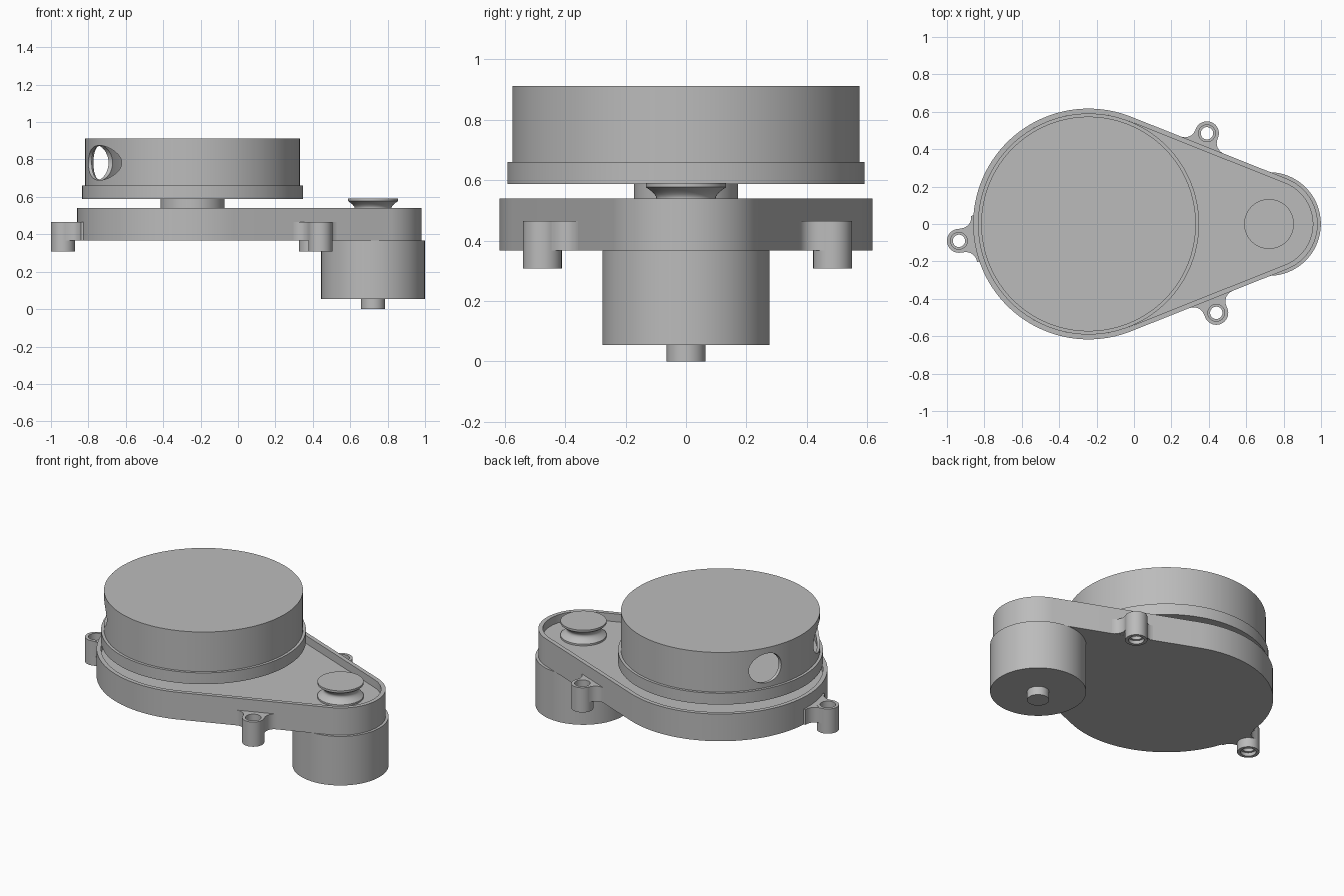
import bpy, bmesh
from math import pi, sin, cos, acos, atan2, hypot, radians
from mathutils import Matrix, Vector

cube = bpy.data.objects.get("Cube")
if cube:
    bpy.data.objects.remove(cube, do_unlink=True)

grey = bpy.data.materials.new("plain grey")
grey.use_nodes = True
colour = (0.5, 0.5, 0.5, 1)
grey.diffuse_color = colour
grey.node_tree.nodes["Principled BSDF"].inputs["Base Color"].default_value = colour

HEAD_X, HEAD_R = -0.243, 0.617      # large end of the base
MOTOR_X, NOSE_R = 0.722, 0.26       # small end of the base
BASE_Z, RIM_Z, FLOOR_Z = 0.367, 0.54, 0.49
TANGENT = acos((HEAD_R - NOSE_R) / (MOTOR_X - HEAD_X))


def finish(bm, name):
    bmesh.ops.recalc_face_normals(bm, faces=bm.faces)
    mesh = bpy.data.meshes.new(name)
    bm.to_mesh(mesh)
    bm.free()
    mesh.materials.append(grey)
    ob = bpy.data.objects.new(name, mesh)
    bpy.context.collection.objects.link(ob)
    return ob


def smooth(ob):
    bpy.ops.object.select_all(action='DESELECT')
    ob.select_set(True)
    bpy.context.view_layer.objects.active = ob
    bpy.ops.object.shade_smooth_by_angle(angle=radians(30))


def loft(name, rings, cap=True):
    """Skin a list of equal closed rings, capping the ends or joining them."""
    bm = bmesh.new()
    loops = [[bm.verts.new(p) for p in ring] for ring in rings]
    pairs = list(zip(loops, loops[1:])) + ([] if cap else [(loops[-1], loops[0])])
    for a, b in pairs:
        for i in range(len(a)):
            j = (i + 1) % len(a)
            bm.faces.new((a[i], a[j], b[j], b[i]))
    if cap:
        bm.faces.new(loops[0])
        bm.faces.new(loops[-1])
    return finish(bm, name)


def lathe(name, profile, x, y=0, sides=96, cap=True):
    angles = [2 * pi * i / sides for i in range(sides)]
    rings = [[(x + r * cos(a), y + r * sin(a), z) for a in angles] for r, z in profile]
    return loft(name, rings, cap)


def base_outline(inset, z):
    """Two circles wrapped by their common tangents."""
    pts = []
    for cx, r, start, end, n in ((MOTOR_X, NOSE_R, -TANGENT, TANGENT, 40),
                                 (HEAD_X, HEAD_R, TANGENT, 2 * pi - TANGENT, 80)):
        for i in range(n + 1):
            a = start + (end - start) * i / n
            pts.append((cx + (r - inset) * cos(a), (r - inset) * sin(a), z))
    return pts


def cut(target, cutter):
    mod = target.modifiers.new("cut", 'BOOLEAN')
    mod.operation, mod.solver, mod.object = 'DIFFERENCE', 'EXACT', cutter
    bpy.context.view_layer.objects.active = target
    bpy.ops.object.modifier_apply(modifier=mod.name)
    bpy.data.objects.remove(cutter, do_unlink=True)


# Base tray with a raised rim
smooth(loft("base_tray", [base_outline(0, BASE_Z), base_outline(0, RIM_Z),
                          base_outline(0.026, RIM_Z), base_outline(0.026, FLOOR_Z)]))

# Spindle under the rotating head
smooth(lathe("head_spindle", [(0.172, FLOOR_Z - 0.01), (0.172, 0.6)], HEAD_X))

# Rotating head: hollow drum with a bottom flange and two side windows
head = lathe("rotating_head", [(0.591, 0.588), (0.591, 0.66), (0.574, 0.66),
                               (0.574, 0.912)], HEAD_X, sides=128)
cut(head, lathe("cavity_cutter", [(0.557, 0.665), (0.557, 0.895)], HEAD_X, sides=128))
for y, half_width in ((0.264, 0.093), (-0.285, 0.146)):
    rings = [[(x, y + half_width * cos(a), 0.782 + 0.093 * sin(a))
              for a in (2 * pi * i / 48 for i in range(48))]
             for x in (HEAD_X - 0.25, HEAD_X - 0.7)]
    cut(head, loft("window_cutter", rings))
smooth(head)

# Motor and its stub shaft
smooth(lathe("motor_body", [(0.277, 0.055), (0.277, BASE_Z)], MOTOR_X))
smooth(lathe("motor_shaft", [(0.064, 0), (0.064, 0.06)], MOTOR_X, sides=48))

# Grooved drive pulley
groove = [(0.133 - 0.035 * sin(pi * i / 12), 0.501 + 0.076 * i / 12) for i in range(13)]
smooth(lathe("drive_pulley", [(0.133, FLOOR_Z - 0.005)] + groove + [(0.133, 0.59)], MOTOR_X))

# Mounting lugs: bored posts with filleted webs running into the base
POST_R, FILLET = 0.064, 0.06
side = Vector((cos(TANGENT), sin(TANGENT)))
start = Vector((HEAD_X, 0)) + HEAD_R * side
for label, x, y in (("side", -0.936, -0.09), ("back", 0.39, 0.485), ("front", 0.44, -0.475)):
    smooth(lathe(label + "_lug_post",
                 [(POST_R, 0.308), (POST_R, 0.465), (0.045, 0.465), (0.045, 0.42),
                  (0.033, 0.42), (0.033, 0.33), (0.045, 0.33), (0.045, 0.308)],
                 x, y, sides=40, cap=False))
    if x < 0:
        gap = hypot(x - HEAD_X, y) - HEAD_R
        heading = atan2(-y, HEAD_X - x)
    else:
        gap = (Vector((x, abs(y))) - start).dot(side)
        heading = atan2(-side.y * (1 if y > 0 else -1), -side.x)
    # Half outline: inner bore arc, then concave fillet, then buried end
    half = [(0.05 * cos(a), 0.05 * sin(a)) for a in (pi / 2 * i / 8 for i in range(9))]
    half += [(0, POST_R - 0.0005)]
    half += [(gap - FILLET + FILLET * sin(a), POST_R + FILLET - FILLET * cos(a))
             for a in (pi / 2 * i / 8 for i in range(9))]
    half += [(gap + 0.03, POST_R + FILLET)]
    outline = half + [(u, -v) for u, v in reversed(half[1:])]
    turn = Matrix.Translation((x, y, 0)) @ Matrix.Rotation(heading, 4, 'Z')
    smooth(loft(label + "_lug_web", [[turn @ Vector((u, v, z)) for u, v in outline]
                                     for z in (BASE_Z + 0.001, 0.4645)]))
